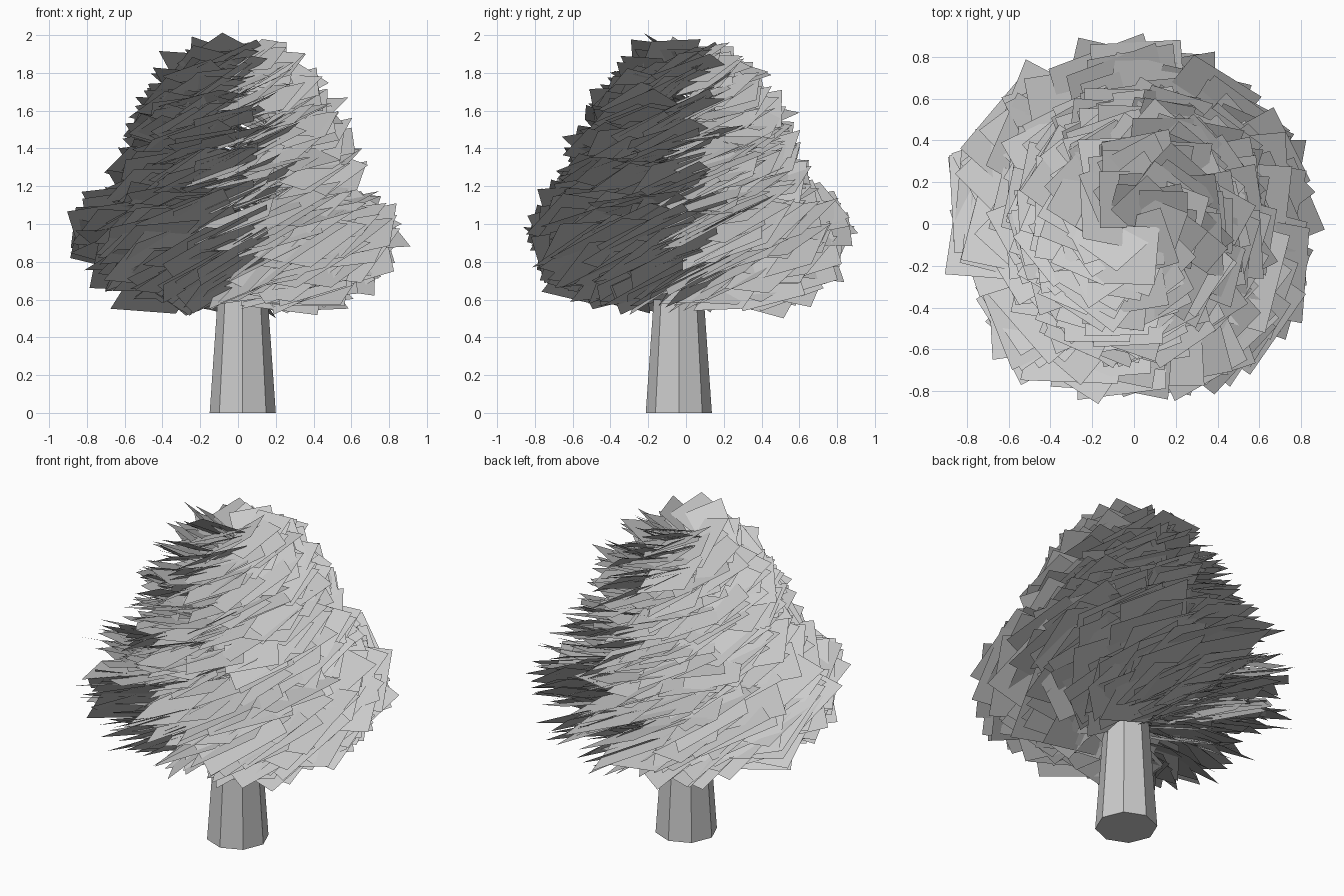
import bpy, bmesh, math, random
from mathutils import Vector, Matrix

random.seed(5)
cube = bpy.data.objects.get("Cube")
if cube:
    bpy.data.objects.remove(cube, do_unlink=True)

# One plain grey for the whole tree
grey = bpy.data.materials.new("pale_grey")
grey.use_nodes = True
grey.diffuse_color = (0.6, 0.6, 0.6, 1)
grey.node_tree.nodes["Principled BSDF"].inputs["Base Color"].default_value = (0.6, 0.6, 0.6, 1)


def add_object(name, bm):
    mesh = bpy.data.meshes.new(name)
    bm.to_mesh(mesh)
    bm.free()
    mesh.materials.append(grey)
    obj = bpy.data.objects.new(name, mesh)
    bpy.context.scene.collection.objects.link(obj)
    return obj


# Trunk: tapered eight-sided post
TRUNK_HEIGHT = 1.0
bm = bmesh.new()
bmesh.ops.create_cone(bm, cap_ends=True, segments=8, radius1=0.175, radius2=0.105,
                      depth=TRUNK_HEIGHT,
                      matrix=Matrix.Translation((0.025, -0.038, TRUNK_HEIGHT / 2)))
add_object("trunk", bm)

# Crown outline as (radius, height): wide lower tier, narrower upper tier
lower_tier = [(0.25, 0.7), (0.42, 0.7), (0.56, 0.77), (0.64, 0.88), (0.66, 0.98), (0.58, 1.1)]
upper_tier = [(0.53, 1.1), (0.52, 1.25), (0.47, 1.4), (0.38, 1.6), (0.28, 1.75), (0.1, 1.87)]


def points_on(outline, count):
    """Points spread evenly by area over the surface swept by an outline."""
    outline = [Vector(p) for p in outline]
    spans = [(a, b, (b - a).length * (a.x + b.x)) for a, b in zip(outline, outline[1:])]
    total = sum(area for a, b, area in spans)
    for i in range(count):
        left = (i + 0.5) / count * total
        for a, b, area in spans:
            if left <= area:
                yield a.lerp(b, left / area)
                break
            left -= area


def add_leaf(bm, angle, radius, height, size):
    """A flat leaf card, tilted round the trunk like a propeller blade."""
    out = Vector((math.cos(angle), math.sin(angle), 0))
    side = Vector((-out.y, out.x, 0))
    # Steep at the bottom and the tip, flatter in the middle
    low = max(0, 1.1 - height) / 0.5
    high = max(0, height - 1.55) / 0.3
    tilt = 0.38 + 0.24 * low + 0.2 * high
    normal = (Vector((0, 0, 0.92)) - side * (tilt + random.gauss(0, 0.12))
              - out * (0.06 + random.gauss(0, 0.14))).normalized()
    along = (side - normal * side.dot(normal)).normalized()
    along = Matrix.Rotation(random.gauss(0, 0.25), 3, normal) @ along
    across = normal.cross(along)
    along *= size / 2
    across *= size * 0.4
    centre = out * radius + Vector((0, 0, height))
    bm.faces.new([bm.verts.new(centre + along * u + across * v)
                  for u, v in ((-1, -1), (1, -1), (1, 1), (-1, 1))])


# Leaves: each tier has an outer shell and a sparser inner layer
bm = bmesh.new()
golden = math.pi * (3 - math.sqrt(5))
for outline, size, count, inset in ((lower_tier, 0.48, 200, 1.0), (lower_tier, 0.44, 70, 0.75),
                                    (upper_tier, 0.33, 250, 1.0), (upper_tier, 0.33, 80, 0.75)):
    for i, spot in enumerate(points_on(outline, count)):
        add_leaf(bm, i * golden + random.gauss(0, 0.25),
                 spot.x * inset * random.uniform(0.9, 1.05),
                 spot.y + random.gauss(0, 0.015),
                 size * random.uniform(0.85, 1.08))
add_object("leaves", bm)
